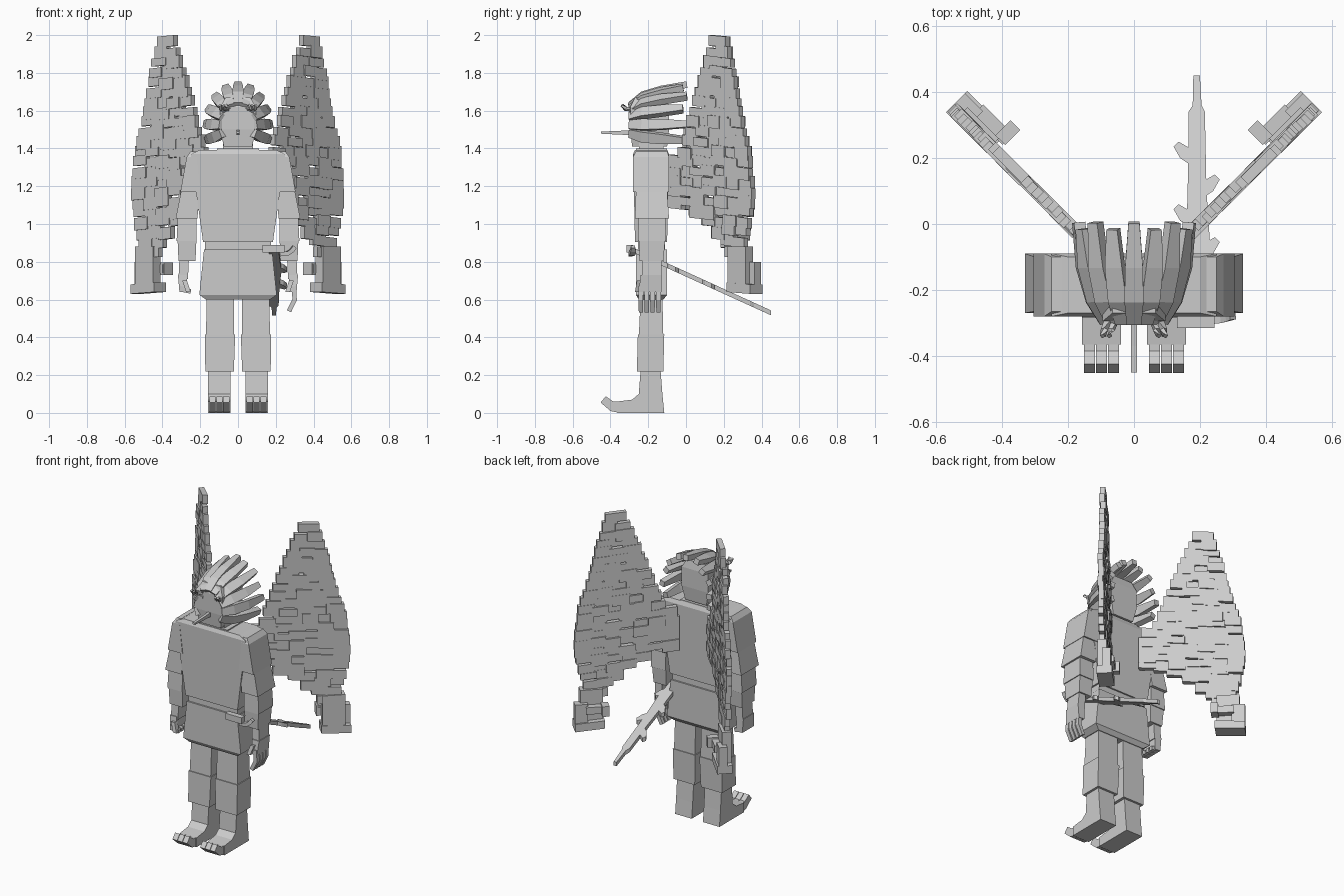
import bpy, bmesh, math, random
from mathutils import Vector

random.seed(4)
if "Cube" in bpy.data.objects:
    bpy.data.objects.remove(bpy.data.objects["Cube"])

grey = bpy.data.materials.new("plain grey")
grey.use_nodes = True
TONE = (0.6, 0.6, 0.6, 1)
grey.diffuse_color = TONE
grey.node_tree.nodes["Principled BSDF"].inputs["Base Color"].default_value = TONE


def finish(name, bm):
    bmesh.ops.recalc_face_normals(bm, faces=bm.faces)
    mesh = bpy.data.meshes.new(name)
    bm.to_mesh(mesh)
    bm.free()
    mesh.materials.append(grey)
    ob = bpy.data.objects.new(name, mesh)
    bpy.context.collection.objects.link(ob)
    return ob


def loft(bm, rings):
    """Skin a list of equal rings of points and cap both ends."""
    loops = [[bm.verts.new(p) for p in r] for r in rings]
    n = len(loops[0])
    for a, b in zip(loops, loops[1:]):
        for i in range(n):
            bm.faces.new((a[i], a[(i + 1) % n], b[(i + 1) % n], b[i]))
    bm.faces.new(loops[0])
    bm.faces.new(loops[-1])


def rect(z, x0, x1, y0, y1):
    return [(x0, y0, z), (x1, y0, z), (x1, y1, z), (x0, y1, z)]


def tapered(name, *levels, s=1):
    """Block through levels (z, x0, x1, y0, y1)."""
    bm = bmesh.new()
    loft(bm, [[(s * x, y, z) for x, y, z in rect(*lv)] for lv in levels])
    return finish(name, bm)


def side_prism(name, outline, x0, x1):
    """Extrude a (y, z) outline across x."""
    bm = bmesh.new()
    loft(bm, [[(x, y, z) for y, z in outline] for x in (x0, x1)])
    return finish(name, bm)


def strip(name, path, widths, thick, out):
    """Rectangular strip along a path, with its flat side facing away from 'out'."""
    bm = bmesh.new()
    rings = []
    for i, p in enumerate(path):
        d = path[min(i + 1, len(path) - 1)] - path[max(i - 1, 0)]
        side = d.cross(p - out).normalized()
        up = side.cross(d).normalized()
        w, t = side * widths[i] / 2, up * thick / 2
        rings.append([p - w - t, p + w - t, p + w + t, p - w + t])
    loft(bm, rings)
    return finish(name, bm)


# Torso, waist and skirt
tapered("torso", (0.905, -0.185, 0.185, -0.27, -0.1),
        (1.37, -0.25, 0.25, -0.28, -0.09), (1.393, -0.2, 0.2, -0.27, -0.1))
tapered("waist", (0.84, -0.175, 0.175, -0.255, -0.11), (0.91, -0.175, 0.175, -0.255, -0.11))
tapered("skirt", (0.6, -0.17, 0.17, -0.25, -0.12), (0.625, -0.205, 0.205, -0.265, -0.1),
        (0.865, -0.18, 0.18, -0.265, -0.1))

# Neck, head and beak
tapered("neck", (1.38, -0.08, 0.08, -0.25, -0.12), (1.43, -0.08, 0.08, -0.25, -0.12))
tapered("collar", (1.385, -0.11, 0.11, -0.265, -0.1), (1.4, -0.11, 0.11, -0.265, -0.1))
tapered("head", (1.41, -0.075, 0.075, -0.285, -0.1), (1.5, -0.095, 0.095, -0.295, -0.09),
        (1.62, -0.095, 0.095, -0.295, -0.09), (1.67, -0.065, 0.065, -0.27, -0.1))
side_prism("beak", [(-0.28, 1.47), (-0.37, 1.474), (-0.45, 1.478), (-0.45, 1.49),
                    (-0.37, 1.492), (-0.28, 1.498)], -0.009, 0.009)

# Swept crest locks fanned round the head
heart = Vector((0, -0.17, 1.52))
for k in range(11):
    a = math.radians(-20 + 22 * k)
    c, s = math.cos(a), math.sin(a)
    path = [Vector((r * c, y, 1.52 + h * s)) for r, h, y in
            ((0.085, 0.11, -0.295), (0.125, 0.165, -0.23), (0.155, 0.195, -0.13),
             (0.168, 0.218, -0.015 + 0.02 * (k % 2)))]
    strip("crest_lock", path, (0.045, 0.058, 0.054, 0.034), 0.035, Vector((0, -0.17, 1.5)))

for s, side in ((1, "left"), (-1, "right")):
    # Brow tufts and eyes
    for j in (0, 1):
        strip(side + "_brow_tuft", [Vector((s * (0.055 + 0.02 * j), -0.285, 1.605)),
              Vector((s * (0.07 + 0.02 * j), -0.32, 1.61)),
              Vector((s * (0.075 + 0.02 * j), -0.34, 1.63))], (0.022, 0.02, 0.012), 0.014, heart)
    tapered(side + "_eye", (1.575, 0.045, 0.07, -0.301, -0.29),
            (1.59, 0.04, 0.08, -0.301, -0.29), s=s)

    # Arms
    tapered(side + "_shoulder", (1.17, 0.2, 0.305, -0.28, -0.09),
            (1.355, 0.22, 0.272, -0.28, -0.09), (1.385, 0.22, 0.25, -0.265, -0.1), s=s)
    tapered(side + "_sleeve", (1.03, 0.215, 0.33, -0.27, -0.09),
            (1.18, 0.2, 0.3, -0.265, -0.1), s=s)
    tapered(side + "_elbow", (0.91, 0.22, 0.325, -0.255, -0.105),
            (1.05, 0.22, 0.318, -0.25, -0.11), s=s)
    tapered(side + "_forearm", (0.805, 0.225, 0.315, -0.245, -0.12),
            (0.92, 0.22, 0.32, -0.25, -0.11), s=s)
    tapered(side + "_wrist", (0.71, 0.265, 0.315, -0.235, -0.13),
            (0.815, 0.26, 0.31, -0.23, -0.13), s=s)

    # Hands: the left hangs open, the right is curled
    low, bend = (0.53, 0.27) if s > 0 else (0.635, 0.25)
    tapered(side + "_palm", (0.64, 0.27, 0.31, -0.25, -0.13), (0.73, 0.27, 0.318, -0.24, -0.13), s=s)
    for j in range(4):
        y = -0.252 + 0.031 * j
        strip(side + "_finger", [Vector((s * 0.295, y + 0.013, 0.67)),
              Vector((s * 0.3, y + 0.013, (low + 0.67) / 2)),
              Vector((s * bend, y + 0.013, low + 0.008))], (0.026, 0.025, 0.022), 0.024,
              Vector((0, y + 0.013, 0.6)))
    tapered(side + "_thumb", (0.64, 0.25, 0.275, -0.27, -0.24), (0.7, 0.27, 0.295, -0.26, -0.23), s=s)

    # Legs
    tapered(side + "_thigh", (0.4, 0.02, 0.17, -0.25, -0.12), (0.62, 0.02, 0.165, -0.24, -0.125), s=s)
    tapered(side + "_shin", (0.22, 0.022, 0.173, -0.26, -0.12), (0.415, 0.015, 0.175, -0.255, -0.115), s=s)
    side_prism(side + "_foot", [(-0.115, 0), (-0.365, 0), (-0.365, 0.06), (-0.285, 0.07),
               (-0.25, 0.1), (-0.24, 0.23), (-0.135, 0.23), (-0.125, 0.1)], s * 0.04, s * 0.158)
    for j in range(3):
        x = 0.046 + 0.036 * j
        side_prism(side + "_toe", [(-0.36, 0.002), (-0.4, 0.01), (-0.452, 0.055), (-0.425, 0.088),
                   (-0.385, 0.06), (-0.36, 0.06)], s * x, s * (x + 0.033))

# Wings: rows of overlapping feather blocks set on a diagonal plane
EDGE = [(2.0, .345, .41), (1.8, .285, .455), (1.6, .23, .485), (1.4, .18, .53), (1.33, .115, .535),
        (1.2, .115, .548), (1.12, .115, .545), (1.07, .25, .538), (.97, .35, .52),
        (.9, .41, .505), (.8, .43, .50)]


def span(z):
    for (za, a0, a1), (zb, b0, b1) in zip(EDGE, EDGE[1:]):
        if z >= zb:
            f = (za - z) / (za - zb)
            return a0 + (b0 - a0) * f, a1 + (b1 - a1) * f
    return EDGE[-1][1:]


def wing_block(bm, s, x0, x1, z0, z1, t0, t1, drop=0):
    """Block in wing space: x along the wing, t towards its back."""
    rings = []
    for x, dz in ((x0, 0), (x1, -drop)):
        rings.append([(s * (x - 0.7 * t), x - 0.2 + 0.7 * t, z + dz)
                      for t, z in ((t0, z0), (t1, z0), (t1, z1), (t0, z1))])
    loft(bm, rings)


for s, side in ((1, "left"), (-1, "right")):
    bm = bmesh.new()
    rows = 22
    step = 1.16 / rows
    for r in range(rows):
        top = 2.0 - r * step
        x0, x1 = span(top - step * 0.5)
        n = max(1, round((x1 - x0) / 0.06))
        w = (x1 - x0) / n
        for i in range(n):
            shift = 0.012 * ((r + i) % 2)
            t = random.uniform(-0.006, 0.006)
            low = 0.025 * random.random()
            wing_block(bm, s, x0 + i * w - 0.004, x0 + (i + 1) * w + 0.006,
                       top - step - low, top - (shift if r else 0), t - 0.016, t + 0.016, 0.008)
    finish(side + "_wing_feathers", bm)

    # Gripping claw at the wing's lower tip
    bm = bmesh.new()
    wing_block(bm, s, .435, .53, .66, .88, -.02, .035)
    wing_block(bm, s, .43, .555, .64, .69, -.022, .07, 0.01)
    wing_block(bm, s, .5, .555, .66, .8, .01, .06)
    wing_block(bm, s, .42, .51, .74, .785, .03, .075)
    wing_block(bm, s, .415, .445, .73, .795, .035, .1)
    finish(side + "_wing_claw", bm)

# Thorned sword hung at the left hip, sloping back and down
spine = lambda y: 0.88 - (y + 0.32) * 0.455


def flat_plate(name, outline, thick=0.026):
    bm = bmesh.new()
    loft(bm, [[(x, y, spine(y) + dz) for x, y in outline] for dz in (-thick / 2, thick / 2)])
    return finish(name, bm)


flat_plate("sword_blade", [(.18, .45), (.2, .45), (.205, .36), (.215, .34), (.22, .1), (.23, -.05),
                           (.215, -.3), (.165, -.3), (.16, 0), (.165, .2), (.165, .34), (.178, .36)])
for sx, y in ((-1, .21), (1, .11), (-1, .02), (1, -.08), (-1, -.15)):
    b = 0.19 + sx * 0.02
    flat_plate("sword_thorn", [(b, y - .03), (b + sx * .03, y - .01), (b + sx * .05, y + .025),
                               (b + sx * .035, y + .04), (b, y + .02)])
tapered("sword_guard", (.85, .13, .245, -.315, -.28), (.89, .13, .245, -.315, -.28))
strip("guard_hook", [Vector((.22, -.29, .84)), Vector((.265, -.285, .845)), Vector((.285, -.28, .86)),
      Vector((.3, -.28, .88))], (.03, .03, .03, .02), 0.022, Vector((.26, -.29, 1)))
